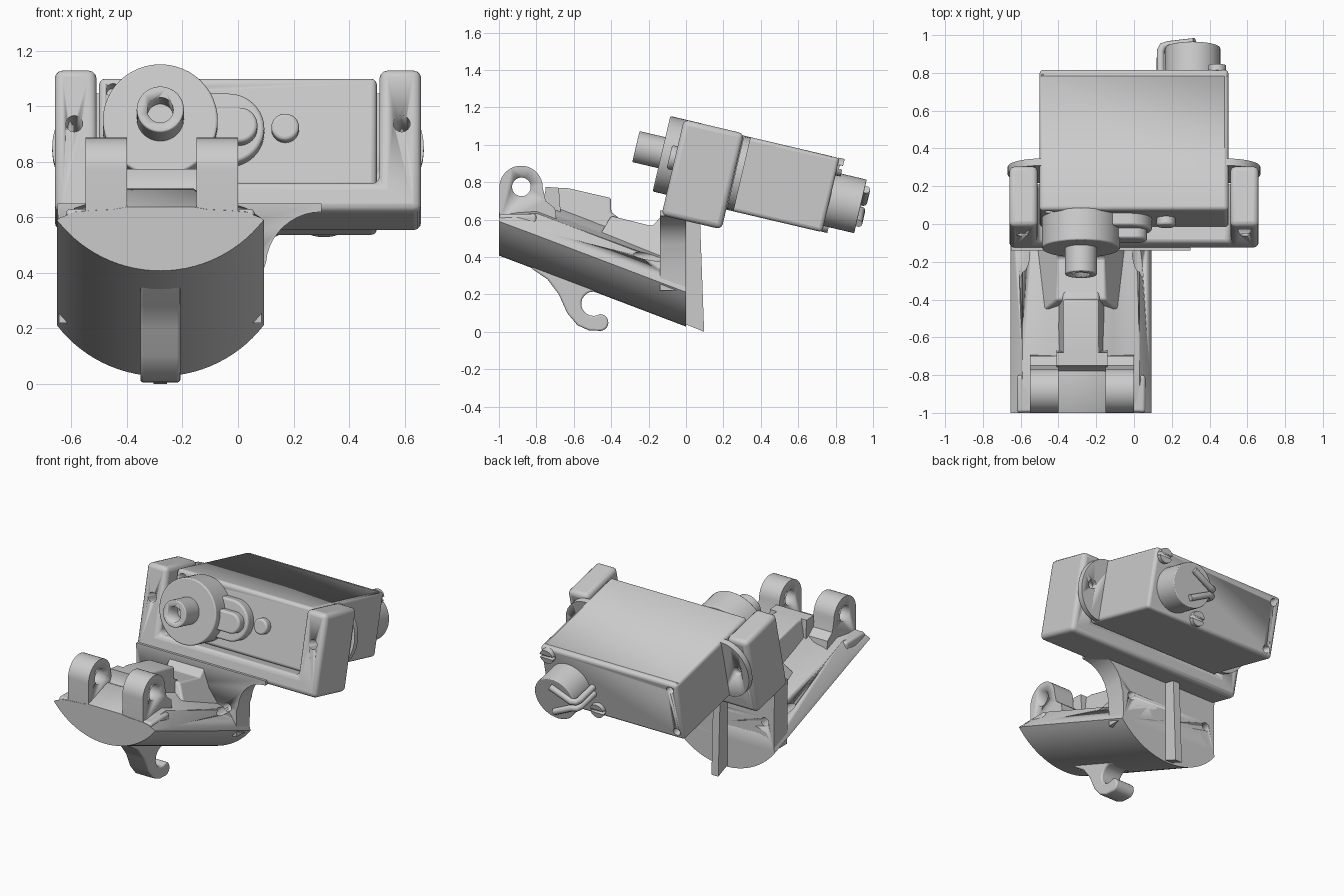
import bpy, bmesh
from math import sin, cos, pi, radians
from mathutils import Matrix, Vector

if "Cube" in bpy.data.objects:
    bpy.data.objects.remove(bpy.data.objects["Cube"])

TILT = Matrix.Rotation(radians(-13.2), 4, 'X')   # servo frame: x, depth u, height v
FLAT = Matrix.Identity(4)
CX = -0.28                                       # centre of the lower body


def loft(name, rings, mat=FLAT, bevel=0, angle=35):
    """Closed solid through equally sized rings of points."""
    bm = bmesh.new()
    vs = [[bm.verts.new(p) for p in r] for r in rings]
    n = len(vs[0])
    for a, b in zip(vs, vs[1:]):
        for i in range(n):
            bm.faces.new((a[i], a[(i + 1) % n], b[(i + 1) % n], b[i]))
    bm.faces.new(vs[0])
    bm.faces.new(vs[-1])
    bmesh.ops.recalc_face_normals(bm, faces=bm.faces)
    me = bpy.data.meshes.new(name)
    bm.to_mesh(me)
    bm.free()
    ob = bpy.data.objects.new(name, me)
    bpy.context.collection.objects.link(ob)
    ob.matrix_world = mat
    if bevel:
        m = ob.modifiers.new("bevel", 'BEVEL')
        m.width, m.segments, m.limit_method, m.angle_limit = bevel, 3, 'ANGLE', radians(40)
    bpy.ops.object.select_all(action='DESELECT')
    ob.select_set(True)
    bpy.context.view_layer.objects.active = ob
    bpy.ops.object.shade_smooth_by_angle(angle=radians(angle))
    return ob


def along_y(name, pts, y0, y1, mat=FLAT, **k):
    return loft(name, [[(x, y, z) for x, z in pts] for y in (y0, y1)], mat, **k)


def along_x(name, pts, x0, x1, mat=FLAT, **k):
    return loft(name, [[(x, y, z) for y, z in pts] for x in (x0, x1)], mat, **k)


def arc(cx, cz, r, a0, a1, n=20):
    return [(cx + r * cos(radians(a0 + (a1 - a0) * i / n)),
             cz + r * sin(radians(a0 + (a1 - a0) * i / n))) for i in range(n + 1)]


def rect(x0, x1, z0, z1):
    return [(x0, z0), (x1, z0), (x1, z1), (x0, z1)]


def disc(name, x, v, r, u0, u1, mat=TILT, n=48, **k):
    return along_y(name, arc(x, v, r, 0, 360 - 360 / n, n - 1), u0, u1, mat, **k)


def cut(ob, *cutters):
    for c in cutters:
        m = ob.modifiers.new("cut", 'BOOLEAN')
        m.object, m.solver = c, 'EXACT'
        c.hide_render = True
        c.hide_set(True)


# Servo case with ears, corner holes and screws
case = along_y("servo_case", rect(-0.5, 0.5, 0.685, 1.092), -0.18, 0.587, TILT, bevel=0.02)
cut(case, *[disc("case_hole_cutter", x, v, 0.025, a, b, n=16) for x, v, a, b in
            ((-0.45, 1.045, -0.3, -0.1), (-0.45, 1.045, 0.5, 0.7),
             (-0.45, 0.735, 0.5, 0.7))])
ear_cut = [disc("mount_hole_cutter", s * 0.59, 0.9, 0.03, -0.4, 0.3, n=24) for s in (-1, 1)]
ear_pts = ([(0.5 + 0.17 * cos(t), 0.89 + 0.2 * sin(t))
            for t in [pi * (i / 16 - 0.5) for i in range(17)]])
for s, hole in zip((-1, 1), ear_cut):
    ear = along_y("servo_ear", [(0.45, 0.69)] + ear_pts + [(0.45, 1.09)], 0.062, 0.1, TILT)
    if s < 0:
        ear.data.transform(Matrix.Scale(-1, 4, Vector((1, 0, 0))))
        ear.data.flip_normals()
    cut(ear, hole)
for x, v in ((0.44, 1.045), (0.12, 0.735)):
    screw = disc("case_screw", x, v, 0.048, 0.58, 0.615, n=24)
    cut(screw, along_y("slot_cutter", rect(x - 0.06, x + 0.06, v - 0.01, v + 0.01), 0.597, 0.65, TILT))

# Seam rim just ahead of the rear cover
cut(case, along_y("seam_cutter", rect(-0.6, 0.6, 1.087, 1.2), 0.548, 0.554, TILT))

# Rear round housing and two bent wires
disc("rear_housing", 0.31, 0.866, 0.147, 0.57, 0.755, bevel=0.005)
for v0, v1 in ((0.96, 0.892), (0.775, 0.845)):
    cu = bpy.data.curves.new("bent_wire", 'CURVE')
    cu.dimensions, cu.bevel_depth, cu.bevel_resolution, cu.use_fill_caps = '3D', 0.021, 3, True
    sp = cu.splines.new('POLY')
    path = [(0.32, 0.765, v0), (0.18, 0.765, v1), (0.152, 0.757, v1), (0.141, 0.73, v1), (0.141, 0.58, v1)]
    sp.points.add(len(path) - 1)
    for p, c in zip(sp.points, path):
        p.co = (*c, 1)
    ob = bpy.data.objects.new("bent_wire", cu)
    bpy.context.collection.objects.link(ob)
    ob.matrix_world = TILT

# Output gear with notched rim, hub and bore, side gear bosses
bore = disc("bore_cutter", CX, 0.9, 0.047, -0.6, -0.38, n=32)
gear = disc("output_gear", CX, 0.897, 0.207, -0.345, -0.17, bevel=0.008)
hub = disc("output_hub", CX, 0.903, 0.085, -0.487, -0.33, bevel=0.006)
cut(gear, bore)
cut(hub, bore)
def slot(name, x1, r, u):
    along_y(name, arc(x1, 0.89, r, -90, 90) + arc(CX, 0.89, r, 90, 270), u, -0.17, TILT, bevel=0.012)
slot("gear_housing", -0.035, 0.13, -0.245)
slot("gear_housing_step", 0.005, 0.065, -0.3)
disc("front_boss", 0.17, 0.9, 0.05, -0.225, -0.17, bevel=0.012)

# U-shaped servo bracket
w = 0.66
u_pts = [(-w, 0.577), (w, 0.577), (w, 1.103), (0.51, 1.103),
         (0.51, 0.685), (-0.51, 0.685), (-0.51, 1.103), (-w, 1.103)]
bracket = along_y("servo_bracket", u_pts, -0.27, 0.06, TILT, bevel=0.028)
cut(bracket, *ear_cut)

# Sloping lower body: round belly, hollowed shoulders
R = 0.47
half = 37.5 * 1.4
belly = [(CX + R * sin(t), 0.29 - R * cos(t) - 0.002)
         for t in [radians(half * (i / 14 - 1)) for i in range(29)]]
top = [(0.365, 0.03), (0.31, 0.12), (0.25, 0.14), (0.17, 0.155), (0.12, 0.19)]
body_pts = belly + [(CX + x, z) for x, z in top] + [(CX - x, z) for x, z in reversed(top)]
def edge_z(y):
    return 0.21 - 0.38 * y
rings = []
for y, h in ((-1, 0.25), (-0.8, 1), (0.0, 1)):
    rings.append([(x, y, edge_z(y) + (z * h if z > 0 else z)) for x, z in body_pts])
body = loft("lower_body", rings)
along_y("front_shelf", rect(-0.62, 0.06, 0.56, 0.63), -0.998, -0.8, bevel=0.015)

# Tapered centre block and saddle running up to the neck
def ridge(name, prof, wt, wb):
    def ring(s):
        return [(CX + s * (wt if up else wb), y, z) for y, z, up in prof]
    return loft(name, [ring(-1), ring(1)], bevel=0.012)
ridge("centre_block", [(-0.85, 0.5, 0), (-0.74, 0.77, 1), (-0.64, 0.77, 1), (-0.4, 0.715, 1),
                       (-0.4, 0.64, 1), (-0.36, 0.61, 1), (-0.3, 0.4, 0)], 0.095, 0.15)
ridge("neck_saddle", [(-0.5, 0.45, 0), (-0.4, 0.62, 1), (-0.18, 0.565, 1), (-0.13, 0.62, 1),
                      (-0.05, 0.6, 1), (-0.05, 0.35, 0)], 0.13, 0.25)

# Neck flaring to the right under the bracket, with a thin back fin
neck = along_y("neck", [(-0.645, 0.22), (0.085, 0.22), (0.088, 0.4)]
               + arc(0.3, 0.42, 0.2, 175, 90, 10) + [(0.3, 0.65), (-0.65, 0.65)], -0.14, 0.0)
along_x("back_fin", [(-0.05, 0.06), (0.097, 0.0), (0.075, 0.6), (-0.05, 0.62)], CX - 0.025, CX + 0.025)
for s in (-1, 1):
    c = disc("body_hole_cutter", CX + s * 0.3, 0.4, 0.028, -0.36, 0.1, FLAT, n=20)
    cut(body, c)
    cut(neck, c)

# Front hinge lugs and the concave seat between them
pin = along_x("pin_hole_cutter", arc(-0.88, 0.775, 0.05, 0, 348, 29), -0.7, 0.2)
for x in (-0.55, -0.15):
    lug = along_x("hinge_lug", [(-0.998, 0.58)] + arc(-0.882, 0.772, 0.116, 180, 0)
                  + [(-0.75, 0.7), (-0.70, 0.66), (-0.68, 0.5)], x, x + 0.15)
    cut(lug, pin)
along_x("hinge_seat", [(-0.998, 0.58), (-0.998, 0.625)] + arc(-0.88, 0.775, 0.13, 255, 360, 10)
        + [(-0.68, 0.77), (-0.66, 0.5)], -0.41, -0.14)

# Hook under the body
along_x("hook", [(-0.88, 0.42), (-0.82, 0.335), (-0.74, 0.28), (-0.68, 0.2), (-0.635, 0.1), (-0.58, 0.035),
                 (-0.52, 0.008)] + arc(-0.46, 0.05, 0.045, -100, 90, 10)
        + arc(-0.495, 0.15, 0.065, 290, 90, 12) + [(-0.43, 0.2), (-0.4, 0.28)],
        CX - 0.072, CX + 0.072, bevel=0.01)
